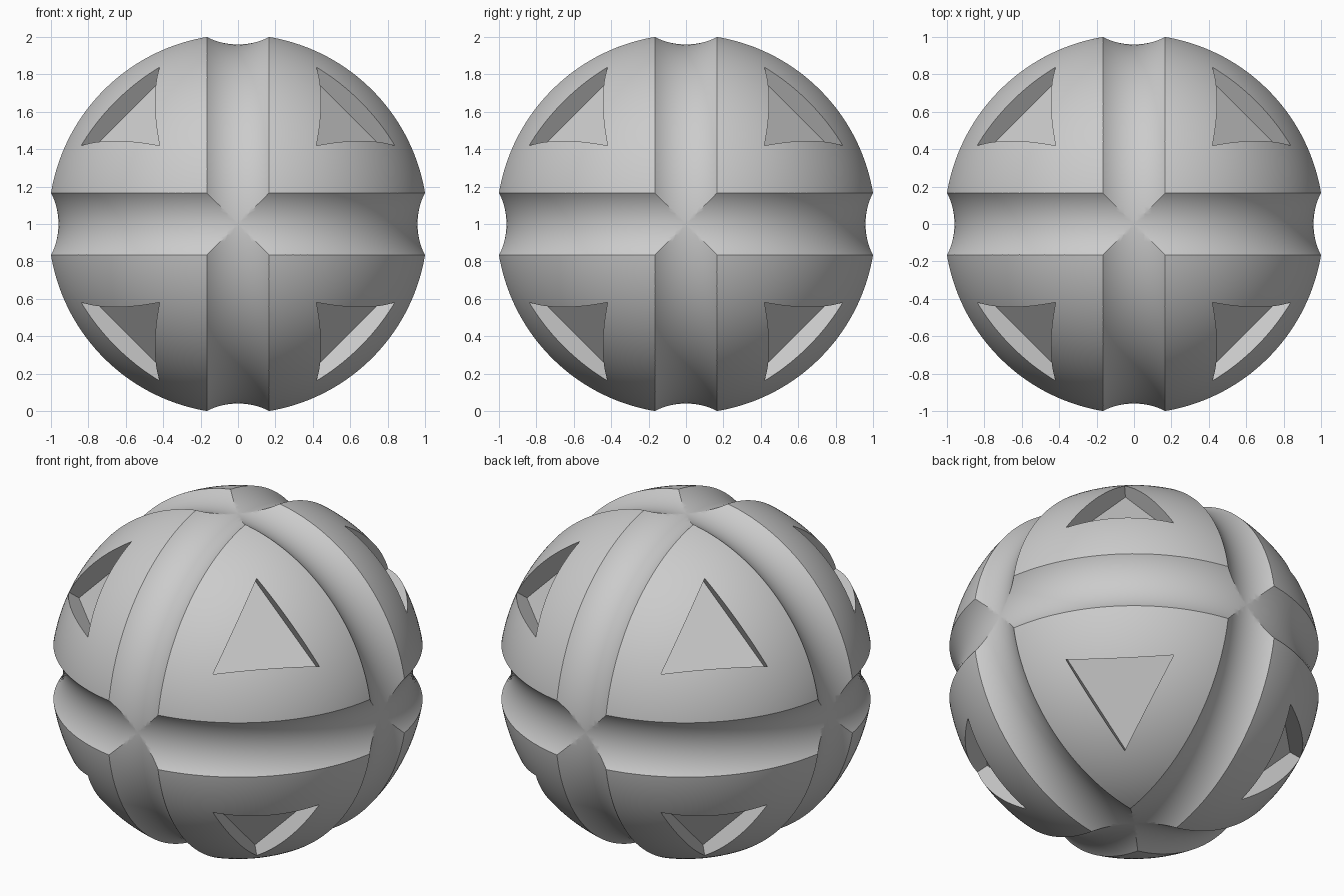
import bpy, bmesh, math
from itertools import product
from mathutils import Vector

if "Cube" in bpy.data.objects:
    bpy.data.objects.remove(bpy.data.objects["Cube"])

BALL_R = 1.027      # sphere radius
GROOVE_R = 0.28     # groove section radius
GROOVE_PATH = 1.24  # radius of the ring that sweeps the groove
CENTRE = Vector((0, 0, 1))

grey = bpy.data.materials.new("plain_grey")
grey.use_nodes = True
grey.diffuse_color = (0.6, 0.6, 0.6, 1)
grey.node_tree.nodes["Principled BSDF"].inputs["Base Color"].default_value = (0.6, 0.6, 0.6, 1)


def add_object(name, bm):
    bmesh.ops.recalc_face_normals(bm, faces=bm.faces)
    mesh = bpy.data.meshes.new(name)
    bm.to_mesh(mesh)
    bm.free()
    mesh.materials.append(grey)
    obj = bpy.data.objects.new(name, mesh)
    obj.location = CENTRE
    bpy.context.collection.objects.link(obj)
    return obj


def cut(target, cutter):
    mod = target.modifiers.new("cut", 'BOOLEAN')
    mod.operation = 'DIFFERENCE'
    mod.solver = 'EXACT'
    mod.object = cutter
    bpy.context.view_layer.objects.active = target
    bpy.ops.object.modifier_apply(modifier=mod.name)
    bpy.data.objects.remove(cutter)


def ring_cutter(axis):
    """Torus around one coordinate axis."""
    bm = bmesh.new()
    major, minor = 160, 96
    rings = []
    for i in range(major):
        a = math.tau * (i + 0.5) / major
        ring = []
        for j in range(minor):
            b = math.tau * j / minor
            r = GROOVE_PATH + GROOVE_R * math.cos(b)
            p = [r * math.cos(a), r * math.sin(a)]
            p.insert(axis, GROOVE_R * math.sin(b))
            ring.append(bm.verts.new(p))
        rings.append(ring)
    for i in range(major):
        r0, r1 = rings[i], rings[(i + 1) % major]
        for j in range(minor):
            k = (j + 1) % minor
            bm.faces.new((r0[j], r1[j], r1[k], r0[k]))
    return add_object("groove_cutter", bm)


def pocket_cutter(signs):
    """Triangular prism along one diagonal, with a flat floor."""
    bm = bmesh.new()
    layers = []
    for shift in (-0.04, 0.3):
        layer = []
        for axis in range(3):
            p = [(0.84 if k == axis else 0.42) + shift for k in range(3)]
            layer.append(bm.verts.new([c * s for c, s in zip(p, signs)]))
        bm.faces.new(layer)
        layers.append(layer)
    low, high = layers
    for i in range(3):
        k = (i + 1) % 3
        bm.faces.new((low[i], low[k], high[k], high[i]))
    return add_object("pocket_cutter", bm)


# Ball body
bm = bmesh.new()
bmesh.ops.create_icosphere(bm, subdivisions=6, radius=BALL_R)
ball = add_object("grooved_ball", bm)

# Three crossing grooves
for axis in range(3):
    cut(ball, ring_cutter(axis))

# A triangular pocket in each of the eight panels
for signs in product((-1, 1), repeat=3):
    cut(ball, pocket_cutter(signs))

# Smooth curved surfaces, crisp edges
bpy.ops.object.select_all(action='DESELECT')
ball.select_set(True)
bpy.context.view_layer.objects.active = ball
bpy.ops.object.shade_smooth_by_angle(angle=math.radians(25))
